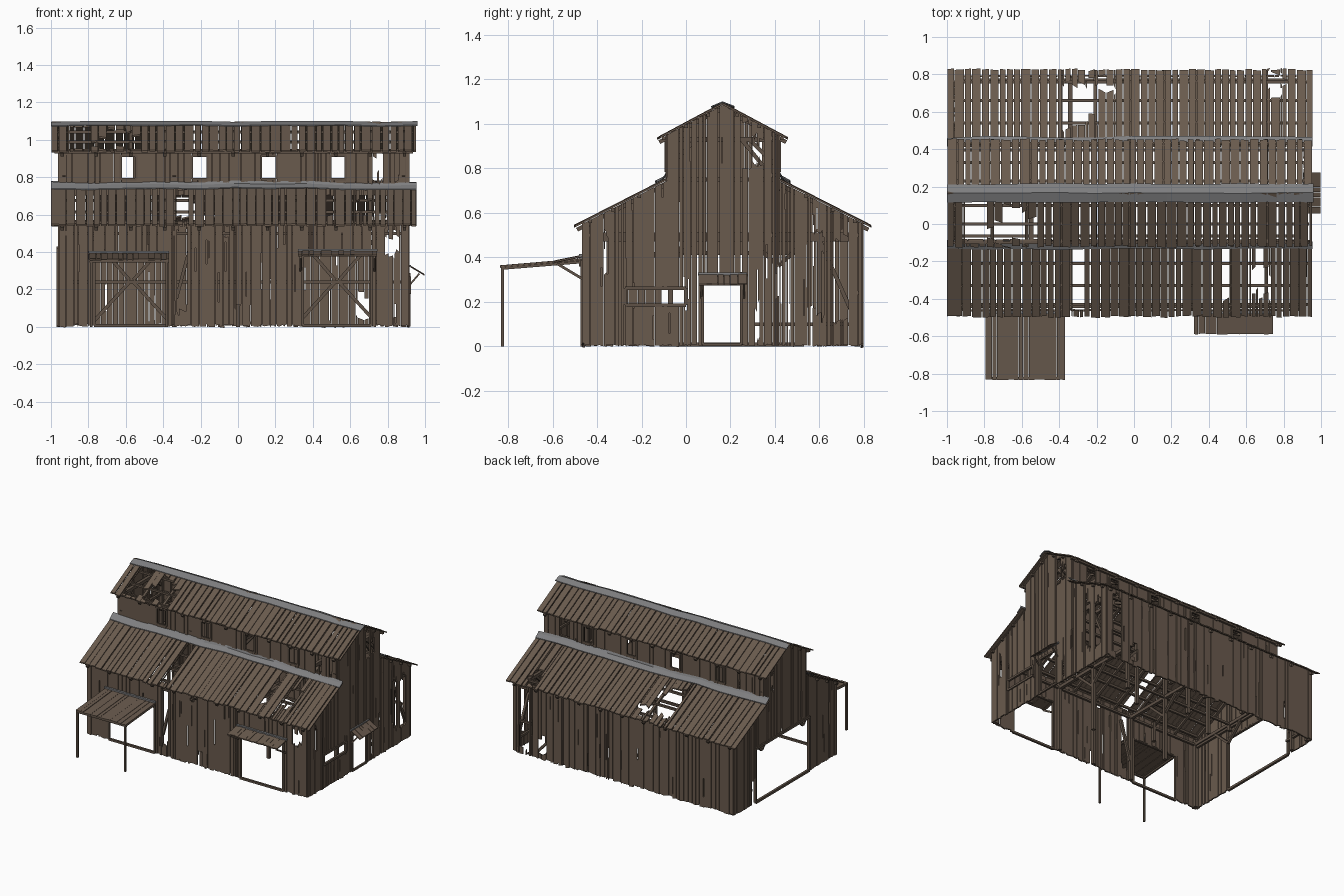
import bpy, bmesh, math, random
from mathutils import Vector as V

if "Cube" in bpy.data.objects:
    bpy.data.objects.remove(bpy.data.objects["Cube"])
random.seed(7)
R = random.uniform


def material(name, c):
    m = bpy.data.materials.new(name)
    m.diffuse_color = (*c, 1)
    m.use_nodes = True
    m.node_tree.nodes["Principled BSDF"].inputs["Base Color"].default_value = m.diffuse_color
    return m


WOOD = material("weathered wood", (0.142, 0.103, 0.075))
BEAM = material("dark beam wood", (0.115, 0.085, 0.063))
METAL = material("grey metal", (0.21, 0.21, 0.215))
YC = 0.165                                     # ridge line
mirror = lambda p: V((p[0], 2 * YC - p[1], p[2]))


def finish(bm, name, mat):
    bmesh.ops.recalc_face_normals(bm, faces=bm.faces)
    me = bpy.data.meshes.new(name)
    bm.to_mesh(me)
    bm.free()
    ob = bpy.data.objects.new(name, me)
    me.materials.append(mat)
    bpy.context.collection.objects.link(ob)


def prism(bm, low, high):
    a = [bm.verts.new(p) for p in low]
    b = [bm.verts.new(p) for p in high]
    bm.faces.new(a)
    bm.faces.new(b[::-1])
    for i in range(len(a)):
        j = (i + 1) % len(a)
        bm.faces.new((a[i], a[j], b[j], b[i]))


def beams(name, segs, w=0.02, h=None, mat=BEAM):
    """Square timbers between pairs of points."""
    h = h or w
    bm = bmesh.new()
    for p, q in segs:
        p, q = V(p), V(q)
        d = (q - p).normalized()
        s = d.cross(V((0, 0, 1)))
        s = s.normalized() if s.length > 1e-3 else V((1, 0, 0))
        t = s.cross(d)
        c = [s * a * w / 2 + t * b * h / 2 for a, b in ((-1, -1), (1, -1), (1, 1), (-1, 1))]
        prism(bm, [p + k for k in c], [q + k for k in c])
    finish(bm, name, mat)


def planks(name, frame, u0, u1, bot, top, holes=(), breaks=(), width=0.036, th=0.01,
           gap=0.002, slits=0, rag=0.004, extra=()):
    """Boards side by side; holes are clean (u0,v0,u1,v1), breaks have splintered ends."""
    holes = [(h, 0) for h in holes] + [(h, 0.03) for h in breaks]
    for _ in range(slits):                     # long narrow cracks between boards
        u, v = R(u0 + 0.03, u1 - 0.03), R(0, 0.8) * top(0.5 * (u0 + u1))
        holes.append(((u, v, u + R(0.004, 0.008), v + R(0.06, 0.2)), 0))
    cuts = {u0, u1, *extra}
    u = u0
    while u < u1 - width:
        u += width * R(0.75, 1.25)
        if u < u1 - 0.01:
            cuts.add(u)
    for h, _ in holes:
        cuts |= {min(max(h[0], u0), u1), min(max(h[2], u0), u1)}
    cuts = sorted(cuts)
    bm = bmesh.new()
    for a, b in zip(cuts, cuts[1:]):
        if b - a < 0.003:
            continue
        m = (a + b) / 2
        g = gap * R(0.3, 1.6) if b - a > 0.012 else 0
        a, b = a + g / 2, b - g / 2
        j = R(0, rag)
        spans = [(bot + j, bot + j + R(-rag, rag) / 2, top(a + 1e-4), top(b - 1e-4))]
        for (x0, y0, x1, y1), r in holes:
            if not x0 <= m <= x1:
                continue
            new = []
            for s in spans:
                lo, hi = max(s[:2]), min(s[2:])
                c, d = y0 + R(-r, r), y1 + R(-r, r)
                if d <= lo or c >= hi:
                    new.append(s)
                    continue
                if c > lo + 0.005:
                    new.append((s[0], s[1], c, c + R(-r, r) * 0.7))
                if d < hi - 0.005:
                    new.append((d, d + R(-r, r) * 0.7, s[2], s[3]))
            spans = new
        n = R(0, 0.004)
        for s in spans:
            q = [(a, s[0]), (b, s[1]), (b, s[3]), (a, s[2])]
            prism(bm, [frame(*p, n) for p in q], [frame(*p, n + th) for p in q])
    finish(bm, name, WOOD)


# ---- long walls
XL, XR, YF, YB, CF, CB = -0.955, 0.91, -0.46, 0.79, -0.085, 0.415
DOORS = [(-0.77, -1, -0.38, 0.36), (0.345, -1, 0.715, 0.385)]
planks("front_wall", lambda u, v, n: V((u, YF - n + 0.006, v)), XL, XR, 0, lambda u: 0.555, DOORS,
       [(-0.325, 0.1, -0.27, 0.53), (0.785, 0.36, 0.83, 0.5), (-0.02, -1, 0.02, 0.12),
        (0.83, 0.4, 0.87, 0.52), (-0.08, 0.47, -0.05, 0.53)], slits=24, rag=0.012)
planks("back_wall", lambda u, v, n: V((u, YB + n - 0.006, v)), XL, XR, 0, lambda u: 0.555, [],
       [(0.63, 0.05, 0.70, 0.17), (0.78, 0.02, 0.86, 0.5)], slits=20, rag=0.014)
wins = [(x - 0.042, 0.79, x + 0.042, 0.915) for x in (-0.585, -0.205, 0.165, 0.535)]
planks("upper_front_wall", lambda u, v, n: V((u, CF - n + 0.006, v)), XL, XR, 0.7, lambda u: 0.95,
       wins, [(0.72, 0.8, 0.775, 0.94), (0.84, 0.8, 0.86, 0.96)], slits=8)
planks("upper_back_wall", lambda u, v, n: V((u, CB + n - 0.006, v)), XL, XR, 0.7, lambda u: 0.95,
       wins, [(0.70, 0.79, 0.78, 0.96)], slits=8)


# ---- gable walls
def gable(y):
    d = abs(y - YC)
    return 1.085 - 0.534 * d if d < 0.25 else 0.745 - 0.51 * (d - 0.25)


edges = (CF, CB, YC)
planks("right_gable", lambda u, v, n: V((XR + n - 0.006, u, v)), YF, YB, 0, gable,
       [(-0.275, 0.185, 0.0, 0.262), (0.075, -1, 0.25, 0.28)],
       [(0.245, 0.78, 0.295, 1.01), (0.30, 0.83, 0.35, 0.92), (0.56, 0.15, 0.62, 0.50),
        (0.66, 0.12, 0.73, 0.5), (0.31, 0.02, 0.33, 0.2), (-0.37, 0.35, -0.35, 0.5)],
       slits=40, rag=0.008, extra=edges)
planks("left_gable", lambda u, v, n: V((XL - n + 0.006, u, v)), YF, YB, 0, gable,
       [(-0.12, -1, 0.53, 0.42)], [(0.53, -1, 0.57, 0.2), (0.3, 0.8, 0.34, 0.92)],
       slits=30, rag=0.008, extra=edges)

# ---- roofs, boards running down the slope (v is the y value on the front half)
low = lambda u, v, n: V((u, v, 0.535 + 0.51 * (v + 0.5) + n))
upp = lambda u, v, n: V((u, v, 0.93 + 0.534 * (v + 0.125) + n))
back = lambda f: lambda u, v, n: mirror(f(u, v, n))
X0, X1 = -1.0, 0.955
rk = dict(width=0.046, gap=0.006, rag=0.008, th=0.009)
planks("lower_front_roof", low, X0, X1, -0.5, lambda u: CF, [(-0.325, -0.46, -0.27, -0.12)],
       [(0.475, -0.44, 0.51, -0.1), (0.63, -0.38, 0.73, -0.24), (0.65, -0.25, 0.69, -0.1)], **rk)
planks("lower_back_roof", back(low), X0, X1, -0.5, lambda u: CF, [],
       [(-0.385, -0.43, -0.25, -0.2), (-0.25, -0.43, -0.19, -0.24), (-0.19, -0.43, -0.1, -0.38),
        (0.71, -0.46, 0.82, -0.40), (0.73, -0.41, 0.79, -0.34), (-0.26, -0.6, -0.21, -0.46)], **rk)
planks("upper_front_roof", upp, X0, X1, -0.125, lambda u: YC, [(-0.9, -0.105, -0.79, 0.125)],
       [(-0.79, -0.1, -0.70, 0.0), (-0.70, -0.1, -0.60, 0.08), (-0.60, -0.1, -0.52, 0.03)], **rk)
planks("upper_back_roof", back(upp), X0, X1, -0.125, lambda u: YC, **rk)


# ---- metal ridge cap and flashings, slightly wavy strips
def strip(name, pts, x0, x1, wob=0.006, th=0.005):
    bm = bmesh.new()
    n = 10
    rows = []
    for i in range(n + 1):
        dz = R(-wob, wob)
        rows.append([V((x0 + (x1 - x0) * i / n, y + R(-wob, wob), z + dz)) for y, z in pts])
    for a, b in zip(rows, rows[1:]):
        for k in range(len(pts) - 1):
            q = [a[k], b[k], b[k + 1], a[k + 1]]
            prism(bm, q, [p + V((0, 0, th)) for p in q])
    finish(bm, name, METAL)


strip("ridge_cap", [(0.115, 1.073), (YC, 1.093), (0.215, 1.073)], X0, 0.96, 0.004)
FL = [(-0.135, 0.737), (-0.1, 0.757), (-0.09, 0.772)]
strip("front_flashing", FL, X0, X1)
strip("back_flashing", [(2 * YC - y, z) for y, z in FL], X0, X1)

# ---- framing inside: posts, ties, girts, rafters, purlins and braces
bays = [-0.93, -0.55, -0.34, 0.0, 0.31, 0.6, 0.885]
posts, rafters, purlins, braces = [], [], [], []
for x in bays:
    inner = x in (-0.93, -0.34, 0.31, 0.885)
    blocked = any(d[0] < x < d[2] for d in DOORS)
    segs = [((x, YF + 0.02, 0.39 if blocked else 0), (x, YF + 0.02, 0.54)),
            ((x, CF + 0.015, 0 if inner and x > -0.9 else 0.45), (x, CF + 0.015, 0.95))]
    posts += segs + [tuple(map(mirror, s)) for s in segs]
    posts.append(((x, CF, 0.93), (x, CB, 0.93)))
    if inner:
        posts.append(((x, YF, 0.5), (x, YB, 0.5)))
        b = [((x, CF, 0.36), (x, CF - 0.15, 0.5)), ((x, CF, 0.36), (x, CF + 0.15, 0.5)),
             ((x, CF, 0.8), (x, CF + 0.13, 0.93))]
        braces += b + [tuple(map(mirror, s)) for s in b]
for i in range(11):
    x = -0.94 + i * 0.183
    r = [((x, -0.49, 0.524), (x, CF, 0.73)), ((x, -0.12, 0.918), (x, YC, 1.07))]
    rafters += r + [tuple(map(mirror, s)) for s in r]
for y, f in ((-0.43, low), (-0.33, low), (-0.21, low), (-0.1, upp), (0.0, upp), (0.1, upp)):
    s = (f(X0 + 0.02, y, -0.008), f(X1 - 0.02, y, -0.008))
    purlins += [s, tuple(map(mirror, s))]
for y in (YF + 0.02, CF + 0.02, CB - 0.02, YB - 0.02):
    purlins.append(((XL, y, 0.5), (XR, y, 0.5)))
for y in (CF + 0.02, CB - 0.02):
    purlins += [((XL, y, z), (XR, y, z)) for z in (0.77, 0.935)]
purlins.append(((XL, YB - 0.02, 0.24), (XR, YB - 0.02, 0.24)))
for x in (XL + 0.02, XR - 0.02):
    purlins += [((x, YF, 0.48), (x, YB, 0.48)), ((x, CF, 0.75), (x, CB, 0.75)),
                ((x, 0.3 if x > 0 else 0.54, 0.1), (x, YB, 0.1))]
    posts += [((x, y, 0), (x, y, 0.5)) for y in (0.60, YB - 0.02, YF + 0.02)]
for x, s in ((-0.78, 1), (-0.36, -1), (0.32, 1), (0.74, -1)):
    braces.append(((x, YB - 0.02, 0.02), (x + s * 0.2, YB - 0.02, 0.24)))
    braces.append(((x, YB - 0.02, 0.48), (x + s * 0.2, YB - 0.02, 0.25)))
braces += [((XR - 0.02, 0.6, 0.48), (XR - 0.02, 0.76, 0.12)),
           ((-0.33, YF + 0.02, 0.15), (-0.25, YF + 0.02, 0.45)),
           ((XR - 0.02, 0.25, 0.93), (XR - 0.02, 0.38, 0.77))]
beams("posts_and_ties", posts, 0.024)
beams("rafters", rafters, 0.018)
beams("purlins_and_girts", purlins, 0.016)
beams("braces", braces, 0.018)


# ---- door and window frames
def frame(name, point, a, b, c, d, w):
    p = [point(a, b), point(c, b), point(c, d), point(a, d)]
    beams(name, [(p[i], p[(i + 1) % 4]) for i in range(4)], w)


for i, (a, _, c, d) in enumerate(DOORS):
    frame(f"front_door_frame_{i}", lambda u, v: V((u, YF - 0.006, v)), a, 0.008, c, d, 0.016)
beams("left_door_header", [((-0.80, YF - 0.01, 0.375), (-0.37, YF - 0.01, 0.375))], 0.02, 0.03)
for y, tag in ((CF - 0.006, "front"), (CB + 0.006, "back")):
    for i, (a, b, c, d) in enumerate(wins):
        frame(f"{tag}_window_frame_{i}", lambda u, v: V((u, y, v)), a, b, c, d, 0.013)
side = lambda x: lambda u, v: V((x, u, v))
frame("side_window_frame", side(XR + 0.006), -0.275, 0.185, 0.0, 0.262, 0.016)
frame("side_door_frame", side(XR + 0.006), 0.075, 0.008, 0.25, 0.28, 0.014)
frame("barn_end_door_frame", side(XL - 0.006), -0.12, 0.008, 0.53, 0.42, 0.018)

# ---- porch and awnings
planks("porch_roof", lambda u, v, n: V((u, v, 0.353 + 0.085 * (v + 0.83) + n)), -0.795, -0.37,
       -0.835, lambda u: YF, width=0.03, gap=0.001, rag=0.003, th=0.008)
beams("porch_posts", [((x, -0.825, 0), (x, -0.825, 0.35)) for x in (-0.785, -0.38)], 0.014)
beams("porch_rails", [((-0.795, -0.825, 0.35), (-0.37, -0.825, 0.35))] +
      [((x, -0.83, 0.35), (x, YF, 0.38)) for x in (-0.785, -0.38)], 0.012)
planks("front_awning", lambda u, v, n: V((u, v, 0.375 + 0.2 * (v + 0.59) + n)), 0.32, 0.745,
       -0.59, lambda u: YF, width=0.03, gap=0.001, rag=0.003, th=0.008)
beams("front_awning_braces", [((x, YF, 0.30), (x, -0.58, 0.372)) for x in (0.335, 0.73)], 0.012)
planks("side_awning", lambda u, v, n: V((v, u, 0.325 - 0.6 * (v - 0.91) + n)), 0.055, 0.275,
       0.91, lambda u: 0.996, width=0.03, gap=0.001, rag=0.002, th=0.006)
beams("side_awning_braces", [((0.91, y, 0.215), (0.97, y, 0.285)) for y in (0.07, 0.26)], 0.009)
beams("awning_flashings", [((0.915, 0.055, 0.325), (0.915, 0.275, 0.325)),
      ((-0.80, YF - 0.01, 0.40), (-0.37, YF - 0.01, 0.40)),
      ((0.32, YF - 0.01, 0.41), (0.745, YF - 0.01, 0.41))], 0.022, 0.012, METAL)
